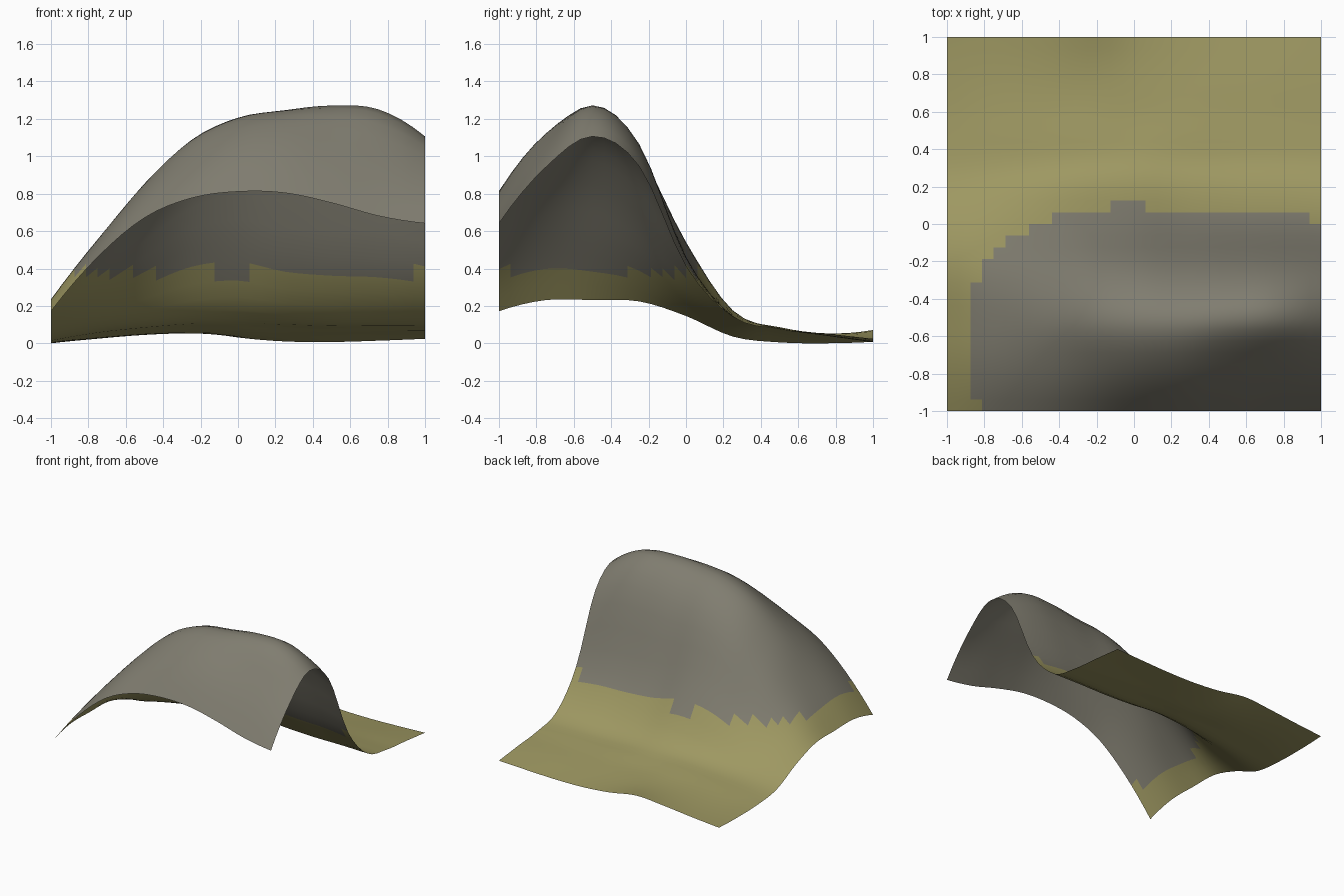
import bpy, bmesh

if "Cube" in bpy.data.objects:
    bpy.data.objects.remove(bpy.data.objects["Cube"])

N = 32            # cells per side
ROCK_LINE = 0.378  # faces higher than this are rock

# Control heights: rows run front to back, columns left to right, 0.25 apart
HEIGHTS = [
    [.175, .465, .675, .780, .815, .808, .755, .685, .645],
    [.235, .555, .820, .995, 1.10, 1.125, 1.09, 1.03, .945],
    [.235, .540, .850, 1.09, 1.21, 1.25, 1.275, 1.255, 1.11],
    [.228, .450, .700, .920, 1.02, 1.03, 1.06, 1.06, .950],
    [.150, .255, .385, .510, .545, .490, .470, .460, .415],
    [.040, .090, .130, .165, .180, .160, .150, .150, .145],
    [.009, .050, .075, .090, .085, .085, .080, .080, .080],
    [.004, .030, .050, .057, .050, .045, .045, .050, .055],
    [.012, .033, .058, .075, .035, .014, .011, .018, .028],
]


def spline(p, u):
    """Smooth curve through evenly spaced values p, at u from 0 to 1."""
    p = [3 * p[0] - 3 * p[1] + p[2]] + list(p) + [3 * p[-1] - 3 * p[-2] + p[-3]]
    s = u * (len(p) - 3)
    i = min(int(s), len(p) - 4)
    t = s - i
    a, b, c, d = p[i:i + 4]
    return b + 0.5 * t * (c - a + t * (2 * a - 5 * b + 4 * c - d
                                       + t * (3 * (b - c) + d - a)))


def height(u, v):
    return max(0.0, spline([spline(row, u) for row in HEIGHTS], v))


def material(name, colour):
    m = bpy.data.materials.new(name)
    m.diffuse_color = (*colour, 1)
    m.use_nodes = True
    m.node_tree.nodes["Principled BSDF"].inputs["Base Color"].default_value = m.diffuse_color
    return m


# Hill sheet
bm = bmesh.new()
bmesh.ops.create_grid(bm, x_segments=N, y_segments=N, size=1)
for v in bm.verts:
    v.co.z = height((v.co.x + 1) / 2, (v.co.y + 1) / 2)
low = min(v.co.z for v in bm.verts)
for v in bm.verts:
    v.co.z -= low

# Rock on the high faces, dry grass below
for f in bm.faces:
    f.smooth = True
    f.material_index = int(sum(v.co.z for v in f.verts) / 4 > ROCK_LINE)

mesh = bpy.data.meshes.new("hill_terrain")
bm.to_mesh(mesh)
bm.free()
mesh.materials.append(material("dry_grass", (.342, .314, .122)))
mesh.materials.append(material("grey_rock", (.216, .205, .162)))
bpy.context.collection.objects.link(bpy.data.objects.new("hill_terrain", mesh))
